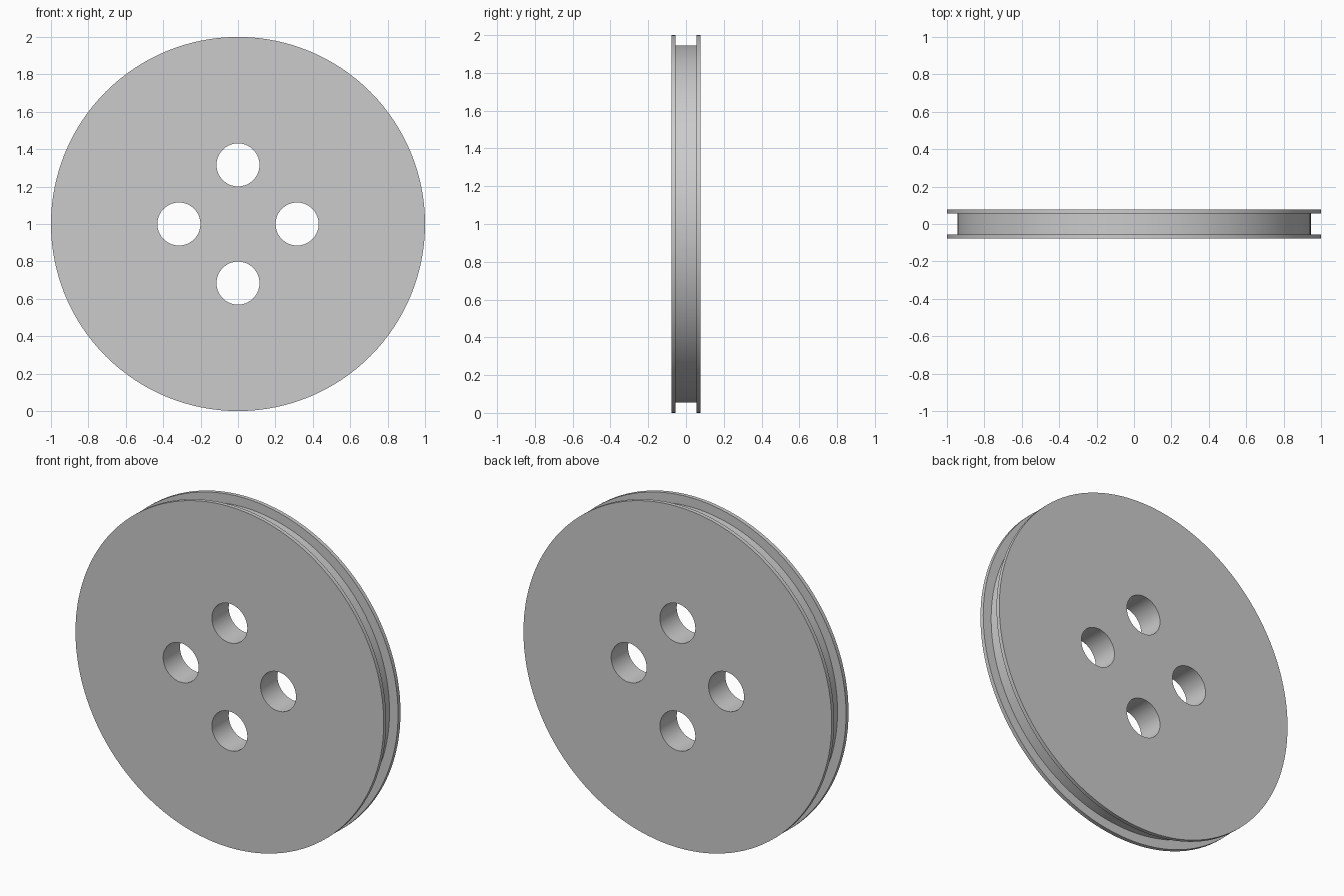
import bpy
import bmesh
from math import cos, sin, pi, radians

cube = bpy.data.objects.get("Cube")
if cube:
    bpy.data.objects.remove(cube, do_unlink=True)

SEGMENTS = 128
HALF_WIDTH, HALF_GROOVE = 0.078, 0.055
RIM_RADIUS, GROOVE_RADIUS = 1.0, 0.945
HOLE_RADIUS, HOLE_OFFSET = 0.115, 0.316

grey = bpy.data.materials.new("plain grey")
grey.use_nodes = True
colour = (0.6, 0.6, 0.6, 1)
grey.diffuse_color = colour
grey.node_tree.nodes["Principled BSDF"].inputs["Base Color"].default_value = colour


def lathe(name, profile, segments, centre=(0, 0, 0)):
    """Closed solid turned round the y axis from (radius, y) points."""
    bm = bmesh.new()
    rings = []
    for radius, y in profile:
        angles = [2 * pi * i / segments for i in range(segments)]
        rings.append([bm.verts.new((radius * cos(a), y, radius * sin(a))) for a in angles])
    for lower, upper in zip(rings, rings[1:]):
        for i in range(segments):
            j = (i + 1) % segments
            bm.faces.new((lower[i], lower[j], upper[j], upper[i]))
    bm.faces.new(rings[0])
    bm.faces.new(rings[-1])
    bmesh.ops.recalc_face_normals(bm, faces=bm.faces)
    mesh = bpy.data.meshes.new(name)
    bm.to_mesh(mesh)
    bm.free()
    mesh.materials.append(grey)
    obj = bpy.data.objects.new(name, mesh)
    obj.location = centre
    bpy.context.collection.objects.link(obj)
    return obj


# Grooved wheel: two thin flanges either side of a recessed rim
wheel = lathe("grooved_wheel", [
    (RIM_RADIUS, -HALF_WIDTH), (RIM_RADIUS, -HALF_GROOVE),
    (GROOVE_RADIUS, -HALF_GROOVE), (GROOVE_RADIUS, HALF_GROOVE),
    (RIM_RADIUS, HALF_GROOVE), (RIM_RADIUS, HALF_WIDTH),
], SEGMENTS, (0, 0, RIM_RADIUS))

# Four round holes through the web
bpy.context.view_layer.objects.active = wheel
wheel.select_set(True)
for k in range(4):
    a = k * pi / 2
    centre = (HOLE_OFFSET * cos(a), 0, RIM_RADIUS + HOLE_OFFSET * sin(a))
    cutter = lathe("hole_cutter", [(HOLE_RADIUS, -0.2), (HOLE_RADIUS, 0.2)], 64, centre)
    cutter.hide_render = True
    cut = wheel.modifiers.new("hole", "BOOLEAN")
    cut.operation = "DIFFERENCE"
    cut.solver = "EXACT"
    cut.object = cutter
    bpy.ops.object.modifier_apply(modifier=cut.name)
    bpy.data.objects.remove(cutter, do_unlink=True)

bpy.ops.object.shade_smooth_by_angle(angle=radians(30))
